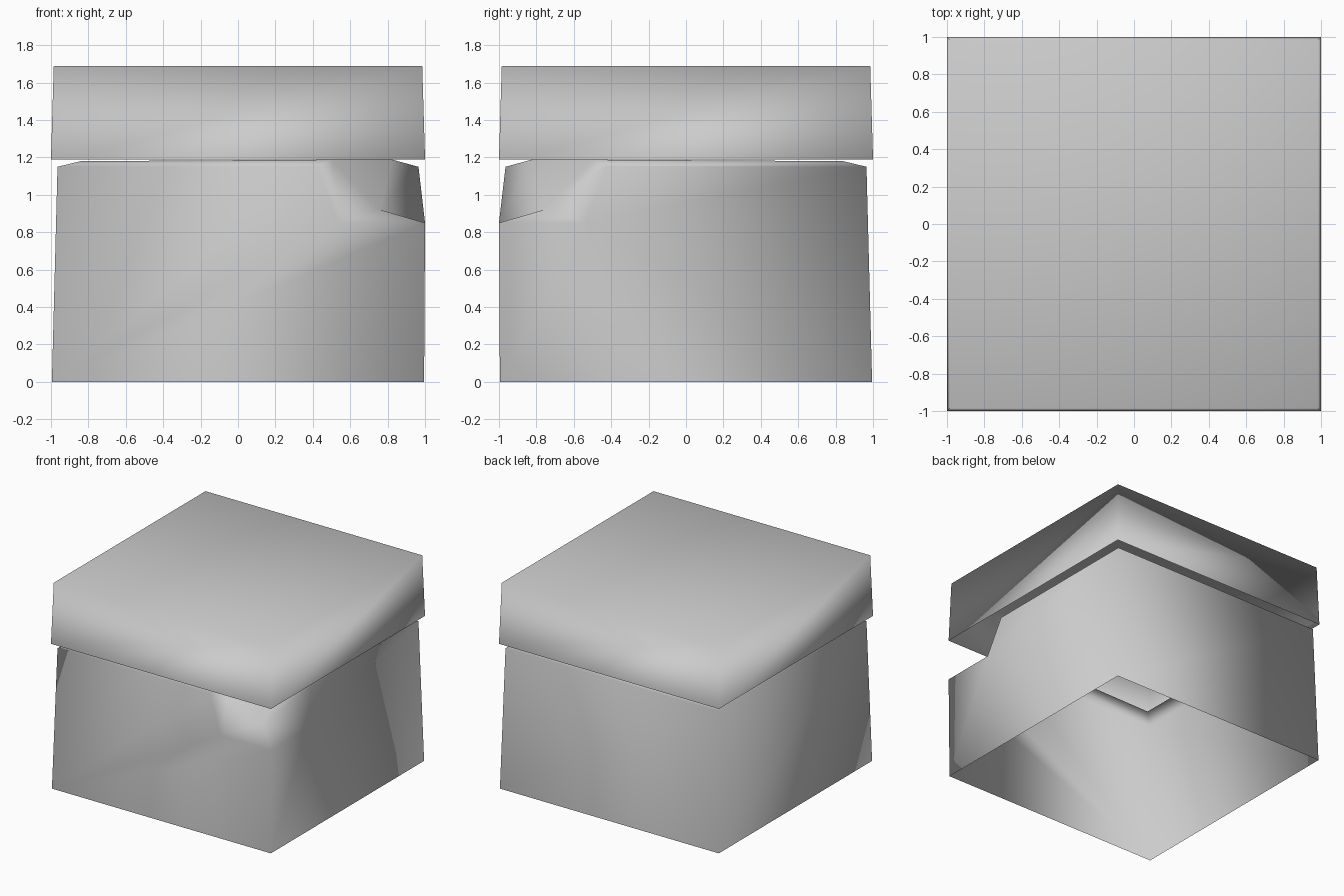
import bpy
import bmesh

old = bpy.data.objects.get("Cube")
if old:
    bpy.data.objects.remove(old, do_unlink=True)

grey = bpy.data.materials.new("plain_grey")
grey.use_nodes = True
colour = (0.6, 0.6, 0.6, 1)
grey.diffuse_color = colour
grey.node_tree.nodes["Principled BSDF"].inputs["Base Color"].default_value = colour


def finish(name, bm):
    """Turn a bmesh into a smooth object whose large faces lead the shading."""
    mesh = bpy.data.meshes.new(name)
    bm.to_mesh(mesh)
    bm.free()
    mesh.materials.append(grey)
    for face in mesh.polygons:
        face.use_smooth = True
    obj = bpy.data.objects.new(name, mesh)
    bpy.context.scene.collection.objects.link(obj)
    mod = obj.modifiers.new("soft_shading", 'WEIGHTED_NORMAL')
    mod.mode = 'FACE_AREA'
    return obj


def ring(bm, half, z):
    corners = ((-1, -1), (1, -1), (1, 1), (-1, 1))
    return [bm.verts.new((x * half, y * half, z)) for x, y in corners]


# Lid: tapered cover, open underneath
bm = bmesh.new()
low, high = ring(bm, 1.0, 1.19), ring(bm, 0.985, 1.69)
for i in range(4):
    j = (i + 1) % 4
    bm.faces.new((low[i], low[j], high[j], high[i]))
bm.faces.new(high)
finish("lid", bm)

# Body: open tapered walls with an inward rim and one dented front corner
bm = bmesh.new()
foot = ring(bm, 0.995, 0)
top = ring(bm, 0.965, 1.15)
rim = ring(bm, 0.84, 1.18)

# The two undamaged walls with their rims
for i, j in ((2, 3), (3, 0)):
    bm.faces.new((foot[i], foot[j], top[j], top[i]))
    bm.faces.new((top[i], top[j], rim[j], rim[i]))

# Dent: the corner is pushed in above a fold line
bmesh.ops.delete(bm, geom=[top[1], rim[1]], context='VERTS')
tip = bm.verts.new((1, -1, 0.85))
pit = bm.verts.new((0.76, -0.76, 0.92))


def dented_side(mirrored):
    """Front wall, or the same wall reflected across the dent's diagonal."""
    def vert(x, y, z):
        return bm.verts.new((-y, -x, z) if mirrored else (x, y, z))

    def face(*verts):
        bm.faces.new(verts[::-1] if mirrored else verts)

    end = 2 if mirrored else 0
    fold = vert(0.54, -1, 0.85)
    edge = vert(0.42, -0.965, 1.15)
    lip = vert(0.5, -0.825, 1.188)
    face(foot[end], foot[1], tip, fold)
    face(foot[end], fold, edge, top[end])
    face(top[end], edge, lip, rim[end])
    face(fold, tip, pit)
    face(fold, pit, lip, edge)
    return lip


front_lip = dented_side(False)
side_lip = dented_side(True)
bm.faces.new((pit, side_lip, front_lip))
finish("body", bm)
